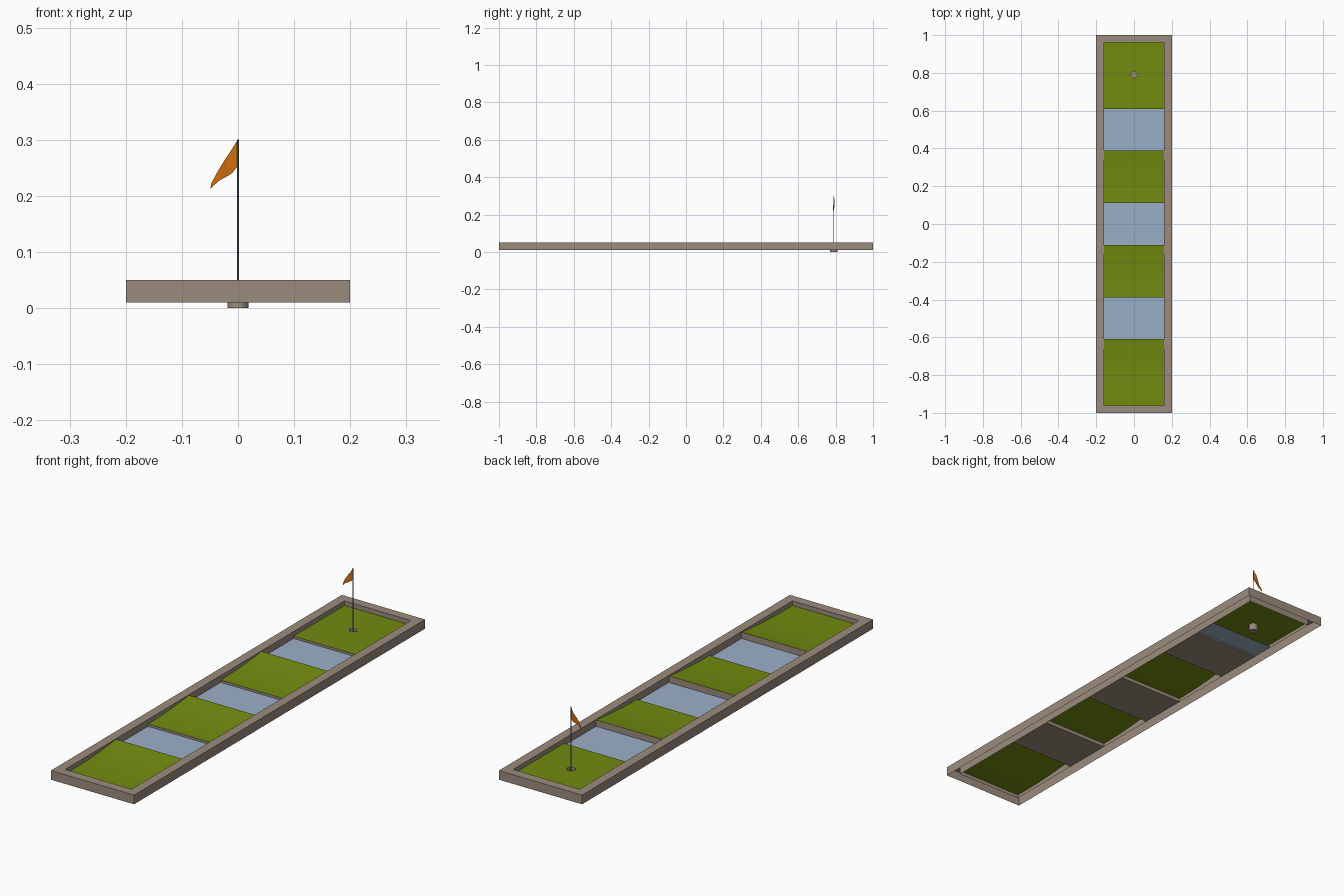
import bpy, bmesh, math

if "Cube" in bpy.data.objects:
    bpy.data.objects.remove(bpy.data.objects["Cube"])

def material(name, rgb):
    m = bpy.data.materials.new(name)
    m.diffuse_color = (*rgb, 1)
    m.use_nodes = True
    m.node_tree.nodes["Principled BSDF"].inputs["Base Color"].default_value = m.diffuse_color
    return m

BROWN = material("taupe wood", (0.33, 0.265, 0.21))
GREEN = material("turf green", (0.17, 0.26, 0.005))
WATER = material("water blue", (0.33, 0.43, 0.57))
ORANGE = material("flag orange", (0.62, 0.155, 0.005))
STEEL = material("pole grey", (0.11, 0.15, 0.21))

W, L = 0.16, 0.96              # inner half width and half length
FLOOR, POND, TURF, TOP = 0.014, 0.02, 0.03, 0.05
CUP_Y, CUP_R, SEG = 0.79, 0.019, 16

def finish(name, bm, mat, smooth=False):
    me = bpy.data.meshes.new(name)
    bm.to_mesh(me)
    bm.free()
    me.materials.append(mat)
    for p in me.polygons:
        p.use_smooth = smooth
    ob = bpy.data.objects.new(name, me)
    bpy.context.collection.objects.link(ob)
    return ob

def loft(bm, loops, closed=True):
    """Skin consecutive loops of points with quads."""
    rows = [[bm.verts.new(p) for p in lp] for lp in loops]
    n = len(rows[0])
    for a, b in zip(rows, rows[1:]):
        for i in range(n if closed else n - 1):
            j = (i + 1) % n
            bm.faces.new((a[i], a[j], b[j], b[i]))
    return rows

def rect(x, y, z):
    return [(-x, -y, z), (x, -y, z), (x, y, z), (-x, y, z)]

def circle(r, z):
    return [(r * math.cos(2 * math.pi * i / SEG),
             CUP_Y + r * math.sin(2 * math.pi * i / SEG), z) for i in range(SEG)]

def sheet(name, profile, mat, smooth=False):
    """Full-width strip following a (y, z) profile."""
    bm = bmesh.new()
    loft(bm, [[(-W, y, z), (W, y, z)] for y, z in profile], closed=False)
    return finish(name, bm, mat, smooth)

# Frame: outer wall, flat rim and inner wall, open underneath
bm = bmesh.new()
loft(bm, [rect(0.2, 1, 0.01), rect(0.2, 1, TOP), rect(W, L, TOP), rect(W, L, FLOOR)])
finish("frame", bm, BROWN)

# Curved turf ramps that rise to a lip before each pond
for k, (y0, y1) in enumerate([(-L, -0.61), (-0.39, -0.11), (0.11, 0.39)], 1):
    start = y1 - 0.28
    prof = [(y0, TURF)] if y0 < start - 0.001 else []
    prof += [(start + 0.28 * i / 12, TURF + 0.018 * (i / 12) ** 2) for i in range(13)]
    sheet(f"turf_ramp_{k}", prof, GREEN, True)

# Sunken ponds: a brown pit with a water surface
for k, (y0, y1) in enumerate([(-0.61, -0.39), (-0.11, 0.11), (0.39, 0.61)], 1):
    sheet(f"pit_{k}", [(y0, 0.048), (y0, FLOOR), (y1, FLOOR), (y1, TURF)], BROWN)
    end = 0.71 if k == 3 else y1
    sheet(f"pond_water_{k}", [(y0, POND), (end, POND)], WATER)

# Putting green with a round hole
bm = bmesh.new()
edges = []
outline = [(-W, 0.61, TURF), (W, 0.61, TURF), (W, L, TURF), (-W, L, TURF)]
for pts in (outline, circle(CUP_R, TURF)):
    vs = [bm.verts.new(p) for p in pts]
    edges += [bm.edges.new((vs[i], vs[(i + 1) % len(vs)])) for i in range(len(vs))]
bmesh.ops.triangle_fill(bm, use_beauty=True, edges=edges, normal=(0, 0, 1))
for f in bm.faces:
    f.normal_update()
    if f.normal.z < 0:
        f.normal_flip()
finish("putting_green", bm, GREEN)

# Cup: thin-walled, closed at the bottom
bm = bmesh.new()
rows = loft(bm, [circle(CUP_R - 0.003, 0.003), circle(CUP_R - 0.003, TURF + 0.001),
                 circle(CUP_R, TURF + 0.001), circle(CUP_R, 0)])
bm.faces.new(rows[0])
bm.faces.new(rows[-1])
bmesh.ops.recalc_face_normals(bm, faces=bm.faces)
cup = finish("cup", bm, BROWN)

# Flag pole
bpy.ops.mesh.primitive_cylinder_add(vertices=10, radius=0.0017, depth=0.3,
                                    location=(0, CUP_Y, 0.151))
pole = bpy.context.object
pole.name = "flag_pole"
pole.data.materials.append(STEEL)

# Drooping pennant: upper edge and lower edge with a slight wave
upper = [(0, 0.301), (-0.013, 0.28), (-0.025, 0.262), (-0.036, 0.244), (-0.048, 0.222)]
lower = [(0, 0.254), (-0.010, 0.241), (-0.021, 0.234), (-0.034, 0.227), (-0.049, 0.213)]
bm = bmesh.new()
wave = [CUP_Y + 0.004 * math.sin(i * math.pi / 2) for i in range(5)]
loft(bm, [[(x, wave[i], z) for i, (x, z) in enumerate(upper)],
          [(x, wave[i], z) for i, (x, z) in enumerate(lower)]], closed=False)
finish("flag", bm, ORANGE, True)
